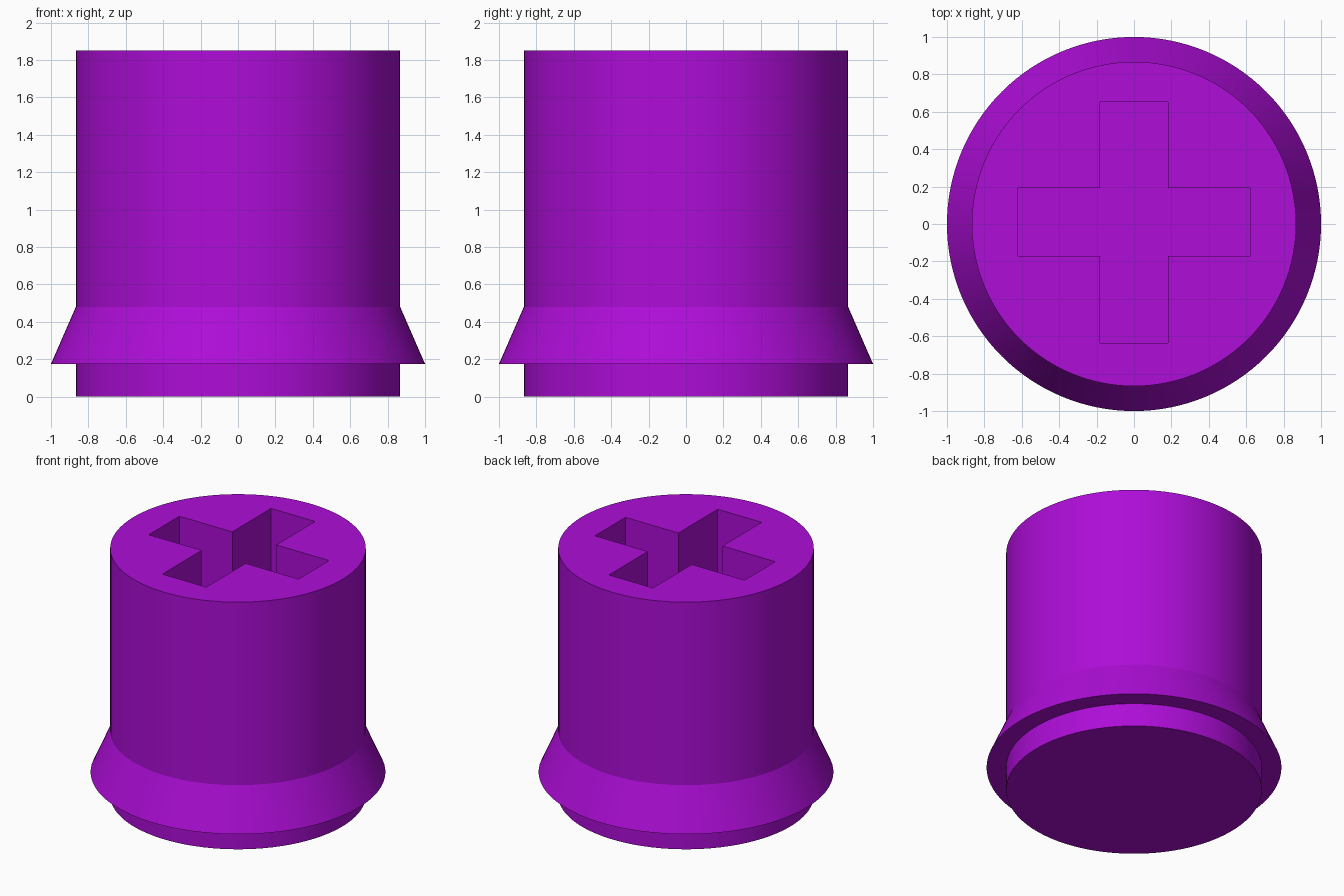
import bpy, bmesh, math

if "Cube" in bpy.data.objects:
    bpy.data.objects.remove(bpy.data.objects["Cube"])

purple = bpy.data.materials.new("purple")
purple.diffuse_color = (0.42, 0.004, 0.68, 1)
purple.use_nodes = True
purple.node_tree.nodes["Principled BSDF"].inputs["Base Color"].default_value = purple.diffuse_color


def make_object(name, bm):
    bmesh.ops.recalc_face_normals(bm, faces=bm.faces)
    mesh = bpy.data.meshes.new(name)
    bm.to_mesh(mesh)
    bm.free()
    mesh.materials.append(purple)
    obj = bpy.data.objects.new(name, mesh)
    bpy.context.collection.objects.link(obj)
    return obj


# Turned body: foot, flared skirt with flat underside, straight barrel
SEGMENTS = 128
R, FLARE, TOP = 0.867, 1.0, 1.85
profile = [(R, 0), (R, 0.175), (FLARE, 0.175), (R, 0.48), (R, TOP)]
bm = bmesh.new()
rings = []
for r, z in profile:
    rings.append([bm.verts.new((r * math.cos(a), r * math.sin(a), z))
                  for a in (2 * math.pi * i / SEGMENTS for i in range(SEGMENTS))])
for lower, upper in zip(rings, rings[1:]):
    for i in range(SEGMENTS):
        j = (i + 1) % SEGMENTS
        bm.faces.new((lower[i], lower[j], upper[j], upper[i]))
bm.faces.new(rings[0])
bm.faces.new(rings[-1])
body = make_object("plug_body", bm)

# Cross-shaped socket cutter
DEPTH = 1.2
W, LX, Y0, Y1, B0, B1 = 0.182, 0.62, -0.17, 0.192, -0.635, 0.652
outline = [(-W, B0), (W, B0), (W, Y0), (LX, Y0), (LX, Y1), (W, Y1),
           (W, B1), (-W, B1), (-W, Y1), (-LX, Y1), (-LX, Y0), (-W, Y0)]
bm = bmesh.new()
floor = bm.faces.new([bm.verts.new((x, y, TOP - DEPTH)) for x, y in outline])
ext = bmesh.ops.extrude_face_region(bm, geom=[floor], use_keep_orig=True)
bmesh.ops.translate(bm, vec=(0, 0, DEPTH + 0.1),
                    verts=[v for v in ext["geom"] if isinstance(v, bmesh.types.BMVert)])
cutter = make_object("cross_cutter", bm)

# Sink the socket into the top, then smooth the round sides
bpy.context.view_layer.objects.active = body
body.select_set(True)
cut = body.modifiers.new("cross_socket", 'BOOLEAN')
cut.operation, cut.solver, cut.object = 'DIFFERENCE', 'EXACT', cutter
bpy.ops.object.modifier_apply(modifier=cut.name)
bpy.data.objects.remove(cutter)
bpy.ops.object.shade_smooth_by_angle(angle=math.radians(15))
